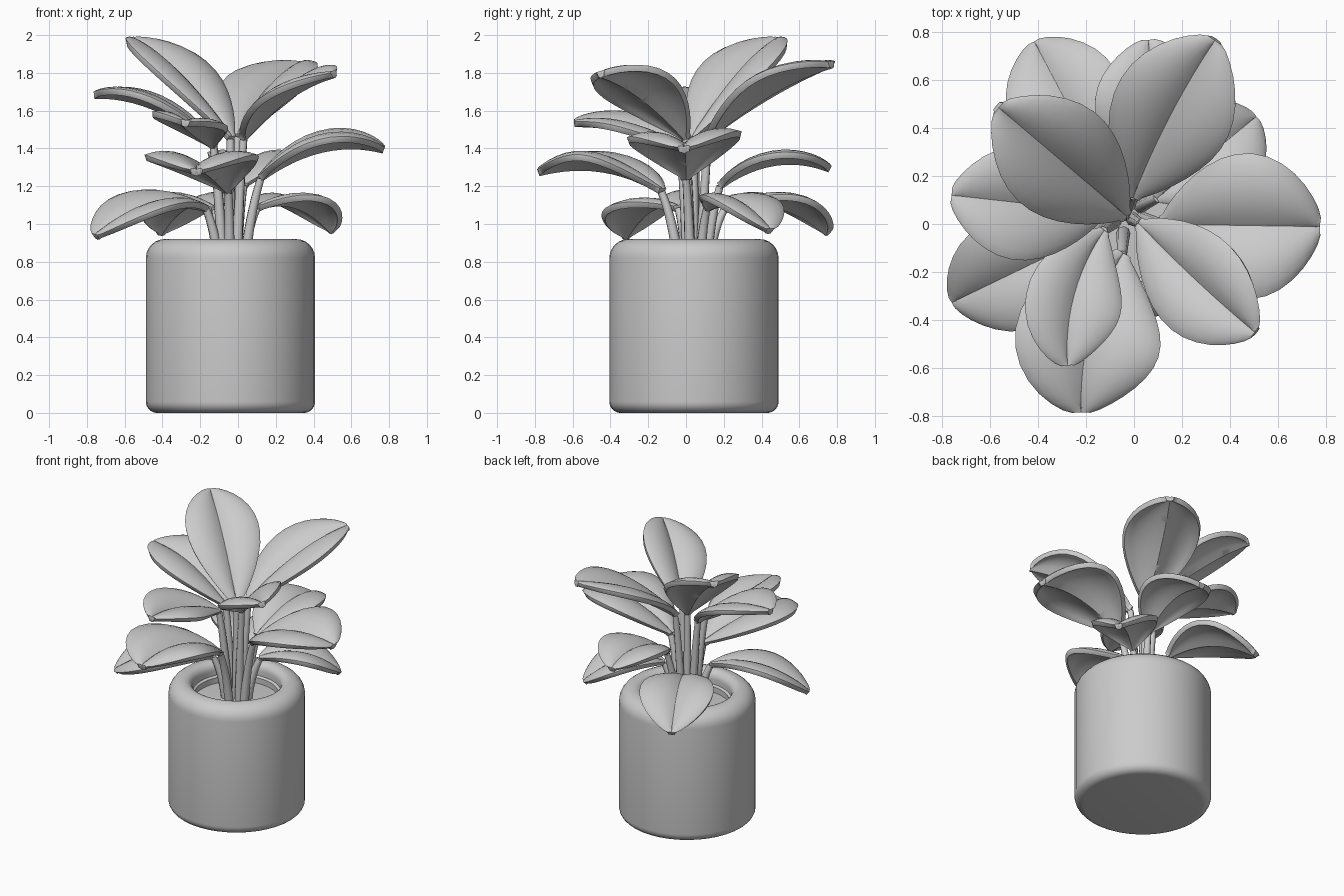
import bpy, bmesh, math
from mathutils import Vector, Matrix

cube = bpy.data.objects.get("Cube")
if cube:
    bpy.data.objects.remove(cube, do_unlink=True)

grey = bpy.data.materials.new("plain_grey")
grey.use_nodes = True
GREY = (0.6, 0.6, 0.6, 1)
grey.diffuse_color = GREY
grey.node_tree.nodes["Principled BSDF"].inputs["Base Color"].default_value = GREY

CENTRE = Vector((-0.04, 0.042, 0))
SOIL = 0.78
UP = Vector((0, 0, 1))


def finish(obj, angle=35):
    obj.data.materials.append(grey)
    bpy.ops.object.select_all(action='DESELECT')
    obj.select_set(True)
    bpy.context.view_layer.objects.active = obj
    bpy.ops.object.shade_smooth_by_angle(angle=math.radians(angle))


def from_bmesh(name, bm):
    mesh = bpy.data.meshes.new(name)
    bmesh.ops.recalc_face_normals(bm, faces=bm.faces)
    bm.to_mesh(mesh)
    bm.free()
    obj = bpy.data.objects.new(name, mesh)
    bpy.context.collection.objects.link(obj)
    return obj


def lathe(name, profile, steps=40):
    bm = bmesh.new()
    verts = [bm.verts.new((r, 0, z)) for r, z in profile]
    edges = [bm.edges.new(pair) for pair in zip(verts, verts[1:])]
    bmesh.ops.spin(bm, geom=verts + edges, axis=UP, cent=(0, 0, 0),
                   angle=math.tau, steps=steps, use_duplicate=False)
    bmesh.ops.remove_doubles(bm, verts=bm.verts, dist=0.0005)
    obj = from_bmesh(name, bm)
    obj.location = CENTRE
    finish(obj)


def arc(cr, cz, radius, start, end, n=6):
    angles = [math.radians(start + (end - start) * i / n) for i in range(n + 1)]
    return [(cr + radius * math.cos(a), cz + radius * math.sin(a)) for a in angles]


# Pot with rounded foot and rolled rim with an inner ledge, closed by the soil
lathe("pot", [(0, 0), (0.39, 0)] + arc(0.388, 0.06, 0.06, -80, 0)
      + arc(0.348, 0.82, 0.1, 0, 90) + arc(0.345, 0.865, 0.055, 90, 180)
      + [(0.29, 0.83), (0.275, 0.82), (0.275, SOIL - 0.03)])
lathe("soil", [(0.275, SOIL), (0.12, SOIL + 0.01), (0, SOIL + 0.015)])


def bezier(a, b, c, t):
    return a * (1 - t) ** 2 + b * 2 * t * (1 - t) + c * t * t


# Leaf blade: arched midrib, two domed halves meeting in a groove along it
def leaf(name, base, tip, arch, width, fold, roll, bend):
    base, tip = Vector(base), Vector(tip)
    across = (tip - base).cross(UP).normalized()
    ctrl = (base + tip) / 2 + UP * arch * 2 + across * bend * 2
    rows, half = 18, 6
    bm = bmesh.new()
    grid = []
    for i in range(rows + 1):
        t = (1 - math.cos(math.pi * i / rows)) / 2
        tangent = ((ctrl - base) * (1 - t) + (tip - ctrl) * t).normalized()
        side = tangent.cross(UP).normalized()
        side = Matrix.Rotation(math.radians(roll), 3, tangent) @ side
        normal = side.cross(tangent)
        w = width / 2 * max(0.03, math.sin(math.pi * t ** 1.2)) ** 0.65
        mid = bezier(base, ctrl, tip, t)
        row = []
        for j in range(-half, half + 1):
            u = abs(j) / half
            lift = w * fold * (2.5 * u - 1.9 * u * u)
            row.append(bm.verts.new(mid + side * w * j / half + normal * lift))
        grid.append(row)
    for r0, r1 in zip(grid, grid[1:]):
        for j in range(2 * half):
            bm.faces.new((r0[j], r0[j + 1], r1[j + 1], r1[j]))
    obj = from_bmesh(name, bm)
    thick = obj.modifiers.new("thickness", 'SOLIDIFY')
    thick.thickness = 0.035
    thick.offset = 0
    rim = obj.modifiers.new("rounded_rim", 'BEVEL')
    rim.width = 0.012
    rim.segments = 2
    rim.limit_method = 'ANGLE'
    rim.angle_limit = math.radians(60)
    finish(obj, 40)


# Stem: tapering tube from the soil up into the leaf base
def stem(name, base):
    base = Vector(base)
    root = CENTRE + (base - CENTRE) * 0.45
    root.z = SOIL - 0.02
    ctrl = root.lerp(base, 0.5) + UP * 0.06
    ctrl.xy = root.xy.lerp(base.xy, 0.35)
    curve = bpy.data.curves.new(name, 'CURVE')
    curve.dimensions = '3D'
    curve.bevel_depth = 0.03
    curve.bevel_resolution = 2
    curve.use_fill_caps = True
    spline = curve.splines.new('POLY')
    spline.points.add(8)
    for i, p in enumerate(spline.points):
        p.co = (*bezier(root, ctrl, base, i / 8), 1)
        p.radius = 1 - 0.04 * i
    obj = bpy.data.objects.new(name, curve)
    bpy.context.collection.objects.link(obj)
    bpy.ops.object.select_all(action='DESELECT')
    obj.select_set(True)
    bpy.context.view_layer.objects.active = obj
    bpy.ops.object.convert(target='MESH')
    finish(bpy.context.object, 50)


# name: base, tip, arch, width, fold, roll, bend
LEAVES = {
    "top_back_left": ((0.0, 0.12, 1.46), (0.34, 0.77, 1.84), 0.05, 0.5, 0.3, 0, -0.02),
    "top_front_left": ((0.03, 0.0, 1.45), (0.51, -0.45, 1.79), 0.05, 0.43, 0.3, 16, 0.01),
    "top_back_right": ((-0.04, 0.04, 1.45), (-0.57, 0.49, 1.97), 0.06, 0.48, 0.3, 0, 0),
    "mid_left": ((0.12, 0.0, 1.24), (0.77, -0.01, 1.39), 0.08, 0.6, 0.3, 3, 0),
    "mid_front": ((-0.05, -0.13, 1.17), (-0.22, -0.78, 1.27), 0.07, 0.6, 0.3, 0, 0.05),
    "upper_front_right": ((-0.13, -0.03, 1.41), (-0.28, -0.59, 1.53), 0.03, 0.4, 0.28, -10, 0.05),
    "upper_right": ((-0.13, 0.05, 1.42), (-0.76, 0.12, 1.68), 0.07, 0.47, 0.25, 0, 0),
    "low_front_right": ((-0.17, -0.04, 1.08), (-0.75, -0.32, 0.93), 0.08, 0.48, 0.25, -9, 0),
    "low_back_right": ((-0.12, 0.2, 1.07), (-0.41, 0.75, 0.95), 0.09, 0.48, 0.25, 0, 0),
    "mid_back": ((0.03, 0.18, 1.2), (0.06, 0.76, 1.29), 0.08, 0.45, 0.25, 0, 0.02),
    "low_back_left": ((0.1, 0.11, 1.08), (0.5, 0.44, 0.96), 0.08, 0.43, 0.25, 0, 0),
}
for key, spec in LEAVES.items():
    leaf(key + "_leaf", *spec)
    stem(key + "_stem", spec[0])
